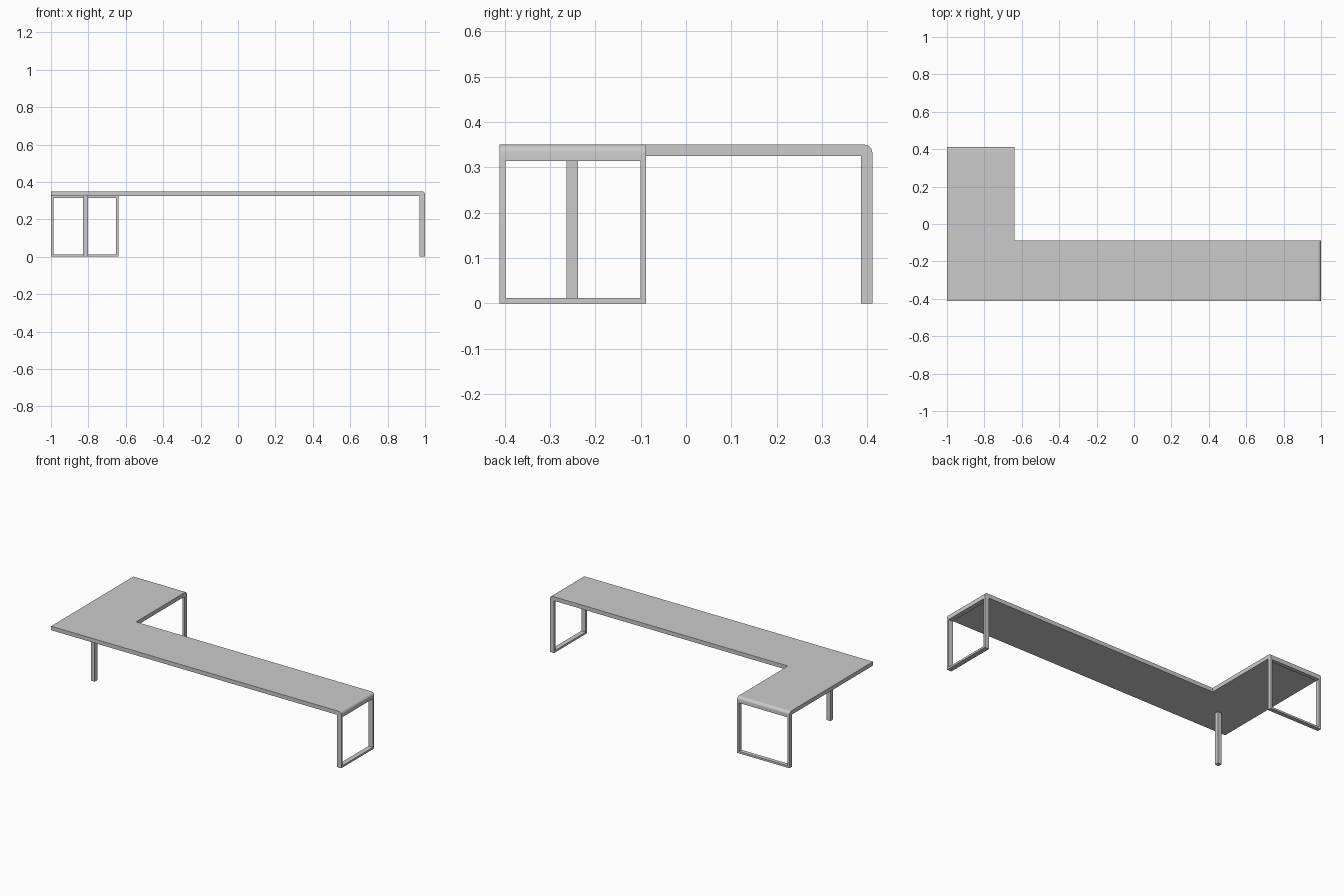
import bpy, bmesh, math
from mathutils import Matrix, Vector

if "Cube" in bpy.data.objects:
    bpy.data.objects.remove(bpy.data.objects["Cube"])

H, T = 0.35, 0.025          # table height, top thickness
Y0, Y1 = -0.411, 0.411      # outer depth
RUN_Y, WING_X = -0.088, -0.64
D_SIDE, D_BACK = 0.03, 0.0255   # depth of the leg frames


def prism(name, points, direction, matrix=Matrix()):
    """Extrude a flat outline along a direction."""
    bm = bmesh.new()
    face = bm.faces.new([bm.verts.new(p) for p in points])
    out = bmesh.ops.extrude_face_region(bm, geom=[face])
    bmesh.ops.translate(bm, vec=Vector(direction),
                        verts=[v for v in out["geom"] if isinstance(v, bmesh.types.BMVert)])
    bmesh.ops.transform(bm, matrix=matrix, verts=bm.verts)
    bmesh.ops.recalc_face_normals(bm, faces=bm.faces)
    me = bpy.data.meshes.new(name)
    bm.to_mesh(me)
    bm.free()
    ob = bpy.data.objects.new(name, me)
    bpy.context.collection.objects.link(ob)
    return ob


def box(name, x0, x1, y0, y1, z0, z1, matrix=Matrix()):
    pts = [(x0, y0, z0), (x1, y0, z0), (x1, y1, z0), (x0, y1, z0)]
    return prism(name, pts, (0, 0, z1 - z0), matrix)


def leg_frame(name, width, depth, matrix):
    """Rectangular leg loop: outer face on local x = 0, running along local y."""
    r, bar = 0.018, 0.0125
    pts = [(-depth, 0, 0), (0, 0, 0)]
    for i in range(7):
        a = math.radians(15 * i)
        pts.append((r * (math.cos(a) - 1), 0, H - r + r * math.sin(a)))
    pts.append((-depth, 0, H))
    ob = prism(name, pts, (0, width, 0), matrix)
    # opening between the legs
    cut = box(name + "_cutter", -depth - 0.05, 0.05, bar, width - bar, 0.012, 0.314, matrix)
    cut.hide_render = True
    cut.hide_viewport = True
    mod = ob.modifiers.new("opening", 'BOOLEAN')
    mod.operation = 'DIFFERENCE'
    mod.solver = 'EXACT'
    mod.object = cut
    bpy.ops.object.select_all(action='DESELECT')
    ob.select_set(True)
    bpy.context.view_layer.objects.active = ob
    bpy.ops.object.shade_smooth_by_angle(angle=math.radians(30))


# L-shaped top, stopping where the rounded frames begin
top = [(-1, Y0), (1 - D_SIDE, Y0), (1 - D_SIDE, RUN_Y),
       (WING_X, RUN_Y), (WING_X, Y1 - D_BACK), (-1, Y1 - D_BACK)]
prism("table_top", [(x, y, H - T) for x, y in top], (0, 0, T))

# leg frames at the right end and at the back of the wing
leg_frame("right_leg_frame", RUN_Y - Y0, D_SIDE, Matrix.Translation((1, Y0, 0)))
leg_frame("back_leg_frame", WING_X + 1, D_BACK,
          Matrix.Translation((WING_X, Y1, 0)) @ Matrix.Rotation(math.pi / 2, 4, 'Z'))

# single post under the corner
box("corner_post", -0.829, -0.803, -0.263, -0.238, 0, H - T)
